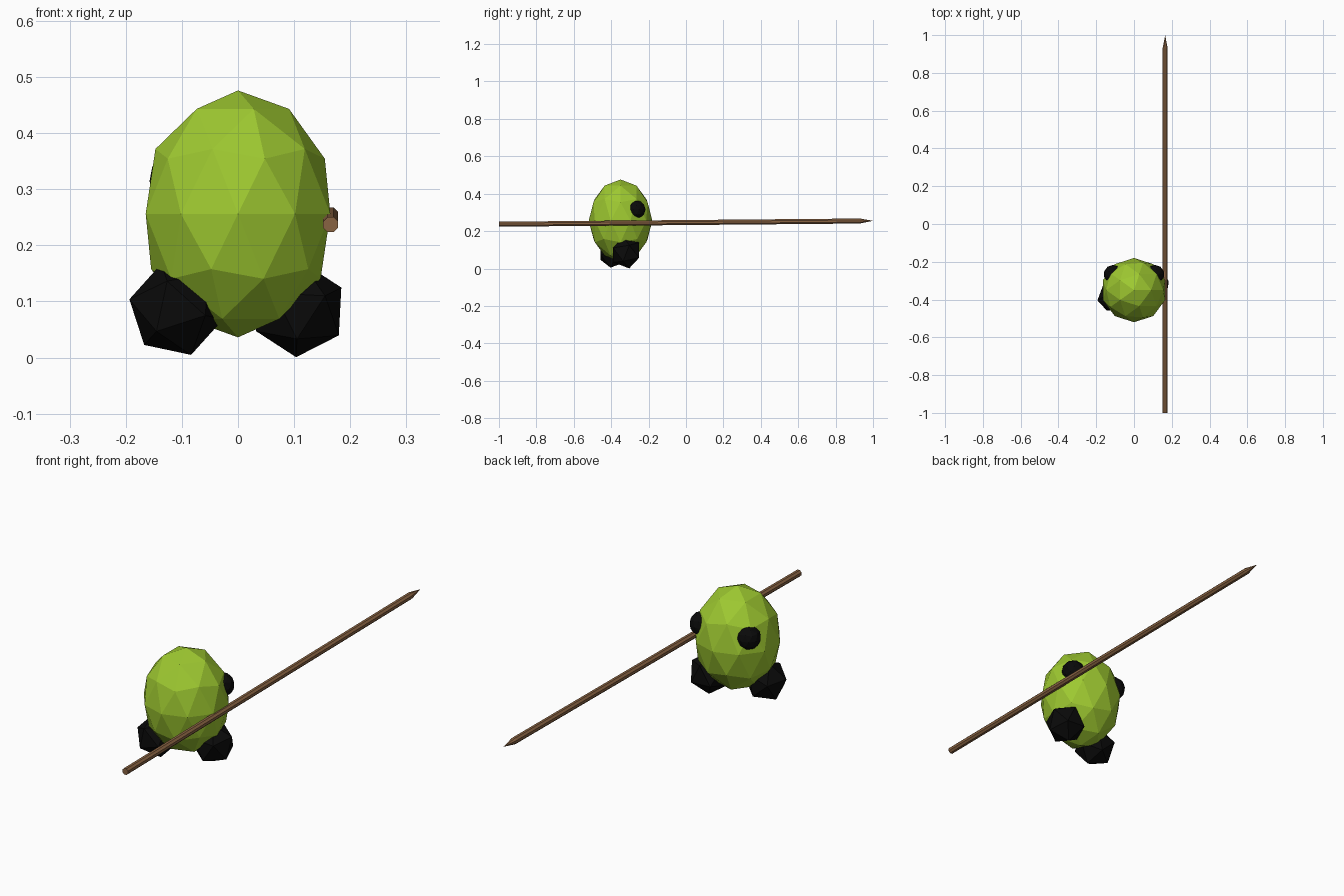
import bpy, bmesh, math
from mathutils import Matrix, Vector

if "Cube" in bpy.data.objects:
    bpy.data.objects.remove(bpy.data.objects["Cube"])


def material(name, rgb):
    m = bpy.data.materials.new(name)
    m.diffuse_color = (*rgb, 1)
    m.use_nodes = True
    m.node_tree.nodes["Principled BSDF"].inputs["Base Color"].default_value = m.diffuse_color
    return m


green = material("lime green", (0.34, 0.58, 0.03))
black = material("black", (0.003, 0.003, 0.003))
brown = material("wood brown", (0.25, 0.125, 0.055))


def finish(bm, name, mat):
    me = bpy.data.meshes.new(name)
    bm.to_mesh(me)
    bm.free()
    me.materials.append(mat)
    ob = bpy.data.objects.new(name, me)
    bpy.context.collection.objects.link(ob)
    return ob


def ball(name, mat, centre, size, detail, roll=None):
    bm = bmesh.new()
    bmesh.ops.create_icosphere(bm, subdivisions=detail, radius=1)
    if roll is not None:
        # turn one face to the front, then roll its corner to the given angle
        bm.normal_update()
        bm.faces.ensure_lookup_table()
        turn = bm.faces[0].normal.rotation_difference(Vector((0, -1, 0)))
        bm.transform(turn.to_matrix().to_4x4())
        bm.faces.ensure_lookup_table()
        c = bm.faces[0].verts[0].co
        now = math.atan2(c.z, c.x)
        bm.transform(Matrix.Rotation(now - math.radians(roll), 4, 'Y'))
    bm.transform(Matrix.Translation(centre) @ Matrix.Diagonal((*size, 1)))
    return finish(bm, name, mat)


# egg-shaped body
ball("body", green, (0, -0.35, 0.256), (0.173, 0.17, 0.22), 2)

# eyes on the +y side
for side, x in (("left", -0.11), ("right", 0.11)):
    ball(side + "_eye", black, (x, -0.266, 0.315), (0.05,) * 3, 2)

# angular feet, one stepping ahead of the other
ball("left_foot", black, (-0.11, -0.388, 0.086), (0.087,) * 3, 1, 108)
ball("right_foot", black, (0.108, -0.32, 0.086), (0.087,) * 3, 1, 27)

# pointed stick: rings along a slightly rising line
bm = bmesh.new()
n, r = 8, 0.0145
rings = []
for y, z in ((-1, 0.237), (0.93, 0.254)):
    rings.append([bm.verts.new((0.165 + r * math.cos(a), y, z + r * math.sin(a)))
                  for a in (2 * math.pi * (i + 0.5) / n for i in range(n))])
tip = bm.verts.new((0.165, 1, 0.255))
bm.faces.new(rings[0])
for i in range(n):
    j = (i + 1) % n
    bm.faces.new((rings[0][i], rings[0][j], rings[1][j], rings[1][i]))
    bm.faces.new((rings[1][i], rings[1][j], tip))
bmesh.ops.recalc_face_normals(bm, faces=bm.faces)
finish(bm, "pointed_stick", brown)
